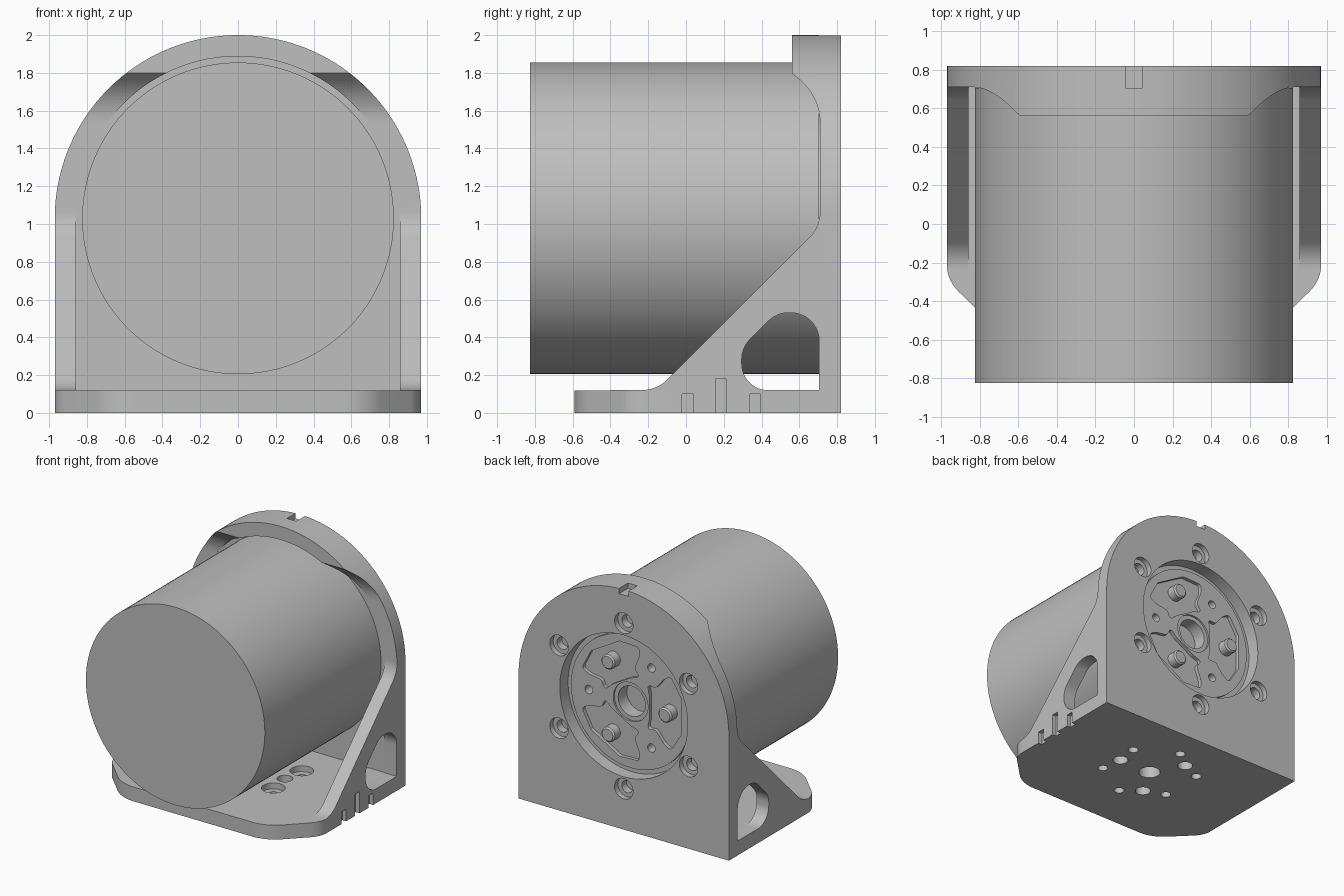
import bpy, bmesh
from math import sin, cos, tan, pi, radians, atan2
from mathutils import Vector

if "Cube" in bpy.data.objects:
    bpy.data.objects.remove(bpy.data.objects["Cube"])

grey = bpy.data.materials.new("light_grey")
grey.use_nodes = True
grey.diffuse_color = (0.52, 0.52, 0.52, 1)
grey.node_tree.nodes["Principled BSDF"].inputs["Base Color"].default_value = grey.diffuse_color

AXIS_Z = 1.03   # height of the motor axis
HOLE_Y = 0.19   # centre of the base hole pattern


def circle(cx, cy, r, n=48):
    return [(cx + r * cos(2 * pi * i / n), cy + r * sin(2 * pi * i / n)) for i in range(n)]


def rect(x0, x1, y0, y1):
    return [(x0, y0), (x1, y0), (x1, y1), (x0, y1)]


def arch(w, z0, n=96):
    """Straight sides topped by a half circle around the motor axis."""
    top = [(w * cos(pi * i / n), AXIS_Z + w * sin(pi * i / n)) for i in range(n + 1)]
    return [(-w, z0), (w, z0)] + top


def rounded(corners, n=12):
    """Polygon whose corners (x, y, radius) are filleted."""
    out = []
    for i, (x, y, r) in enumerate(corners):
        p = Vector((x, y))
        a = (Vector(corners[i - 1][:2]) - p).normalized()
        b = (Vector(corners[(i + 1) % len(corners)][:2]) - p).normalized()
        if r == 0:
            out.append((x, y))
            continue
        half = a.angle(b) / 2
        c = p + (a + b).normalized() * (r / sin(half))
        s, e = p + a * (r / tan(half)) - c, p + b * (r / tan(half)) - c
        t0 = atan2(s.y, s.x)
        turn = (atan2(e.y, e.x) - t0 + pi) % (2 * pi) - pi
        out += [(c.x + r * cos(t0 + turn * k / n), c.y + r * sin(t0 + turn * k / n))
                for k in range(n + 1)]
    return out


def prism(name, pts, axis, lo, hi):
    """Extrude a flat outline along an axis."""
    place = {"x": lambda a, b, t: (t, a, b),
             "y": lambda a, b, t: (a, t, b),
             "z": lambda a, b, t: (a, b, t)}[axis]
    bm = bmesh.new()
    ends = [[bm.verts.new(place(a, b, t)) for a, b in pts] for t in (lo, hi)]
    for ring in ends:
        bm.faces.new(ring)
    for i in range(len(pts)):
        j = (i + 1) % len(pts)
        bm.faces.new((ends[0][i], ends[0][j], ends[1][j], ends[1][i]))
    bmesh.ops.recalc_face_normals(bm, faces=bm.faces)
    mesh = bpy.data.meshes.new(name)
    bm.to_mesh(mesh)
    bm.free()
    mesh.materials.append(grey)
    obj = bpy.data.objects.new(name, mesh)
    bpy.context.collection.objects.link(obj)
    return obj


def activate(obj):
    bpy.ops.object.select_all(action="DESELECT")
    obj.select_set(True)
    bpy.context.view_layer.objects.active = obj


def combine(obj, operation, pts, axis, lo, hi):
    """Boolean a temporary prism with the object."""
    tool = prism("cutter", pts, axis, lo, hi)
    tool.hide_render = True
    mod = obj.modifiers.new("shape", "BOOLEAN")
    mod.operation, mod.solver, mod.object = operation, "EXACT", tool
    activate(obj)
    bpy.ops.object.modifier_apply(modifier=mod.name)
    bpy.data.objects.remove(tool)


def smooth(obj):
    activate(obj)
    bpy.ops.object.shade_smooth_by_angle(angle=radians(25))


def polar(r, deg, cx=0, cy=0):
    return cx + r * cos(radians(deg)), cy + r * sin(radians(deg))


# Bracket: side profile, trimmed by the arched front outline and the plan outline
side = rounded([(-0.7, 0, 0), (0.82, 0, 0), (0.82, 2.1, 0), (0.56, 2.1, 0), (0.56, 1.8, 0),
                (0.71, 1.67, 0.3), (0.71, 0.985, 0.2), (-0.155, 0.12, 0.2), (-0.7, 0.12, 0)])
bracket = prism("bracket", side, "x", -1.1, 1.1)
combine(bracket, "INTERSECT", arch(0.97, -0.1), "y", -1, 1)
plan = rounded([(0.972, 1, 0), (-0.972, 1, 0), (-0.972, -0.29, 0.2), (-0.67, -0.59, 0.3),
                (0.67, -0.59, 0.3), (0.972, -0.29, 0.2)])
combine(bracket, "INTERSECT", plan, "z", -0.2, 2.2)

# Motor space, bore in the back wall and side windows
combine(bracket, "DIFFERENCE", arch(0.858, 0.1195), "y", -1, 0.7105)
combine(bracket, "DIFFERENCE", circle(0, AXIS_Z, 0.59, 96), "y", 0.6, 1)
window = rounded([(0.705, 0.12, 0), (0.705, 0.53, 0.15), (0.48, 0.53, 0.15),
                  (0.295, 0.345, 0.15), (0.295, 0.12, 0.14)])
combine(bracket, "DIFFERENCE", window, "x", -1.2, 1.2)

# Counterbored screw holes around the bore
for k in range(6):
    x, z = polar(0.69, 30 + 60 * k, 0, AXIS_Z)
    combine(bracket, "DIFFERENCE", circle(x, z, 0.085, 32), "y", 0.775, 1)
    combine(bracket, "DIFFERENCE", circle(x, z, 0.05, 32), "y", 0.6, 1)

# Base hole pattern
combine(bracket, "DIFFERENCE", circle(0, HOLE_Y, 0.085, 32), "z", -0.1, 0.2)
for k in range(3):
    x, y = polar(0.3, 120 * k, 0, HOLE_Y)
    combine(bracket, "DIFFERENCE", circle(x, y, 0.06, 32), "z", -0.1, 0.2)
for k in range(6):
    x, y = polar(0.375, 30 + 60 * k, 0, HOLE_Y)
    combine(bracket, "DIFFERENCE", circle(x, y, 0.04, 32), "z", -0.1, 0.2)
    combine(bracket, "DIFFERENCE", circle(x, y, 0.09, 32), "z", 0.07, 0.2)

# Alignment notches on the left edge and the crown
for y, height in ((0.01, 0.1), (0.185, 0.18), (0.365, 0.1)):
    combine(bracket, "DIFFERENCE", rect(y - 0.03, y + 0.03, -0.1, height), "x", 0.935, 1.1)
combine(bracket, "DIFFERENCE", rect(-0.043, 0.043, 1.955, 2.1), "y", 0.705, 1)
smooth(bracket)

# Motor body with a raised face
motor = prism("motor_body", circle(0, AXIS_Z, 0.825, 128), "y", -0.825, 0.705)
combine(motor, "UNION", circle(0, AXIS_Z, 0.55, 96), "y", 0.6, 0.73)

# Shaft hole with a stepped rim
combine(motor, "DIFFERENCE", circle(0, AXIS_Z, 0.16), "y", 0.715, 1)
combine(motor, "DIFFERENCE", circle(0, AXIS_Z, 0.125), "y", 0.6, 1)

# Three lobed pockets and the small holes between them
half_pocket = [(0.49, 18, 0.02), (0.48, 40, 0.03), (0.40, 41, 0.04),
               (0.29, 37, 0.04), (0.24, 50, 0.02), (0.20, 30, 0.02)]
lobe = [(r, a, f) for r, a, f in half_pocket]
lobe += [(r, -a, f) for r, a, f in reversed(half_pocket)]
for k in range(3):
    turn = 180 + 120 * k
    pocket = rounded([(*polar(r, a + turn, 0, AXIS_Z), f) for r, a, f in lobe], 5)
    combine(motor, "DIFFERENCE", pocket, "y", 0.7, 1)
    x, z = polar(0.385, turn + 60, 0, AXIS_Z)
    combine(motor, "DIFFERENCE", circle(x, z, 0.035, 24), "y", 0.64, 1)
smooth(motor)

# Drive pins standing in the pockets
for k in range(3):
    x, z = polar(0.35, 180 + 120 * k, 0, AXIS_Z)
    pin = prism("drive_pin_%d" % (k + 1), circle(x, z, 0.062, 32), "y", 0.69, 0.785)
    bevel = pin.modifiers.new("bevel", "BEVEL")
    bevel.width, bevel.segments, bevel.angle_limit = 0.012, 1, radians(60)
    smooth(pin)
